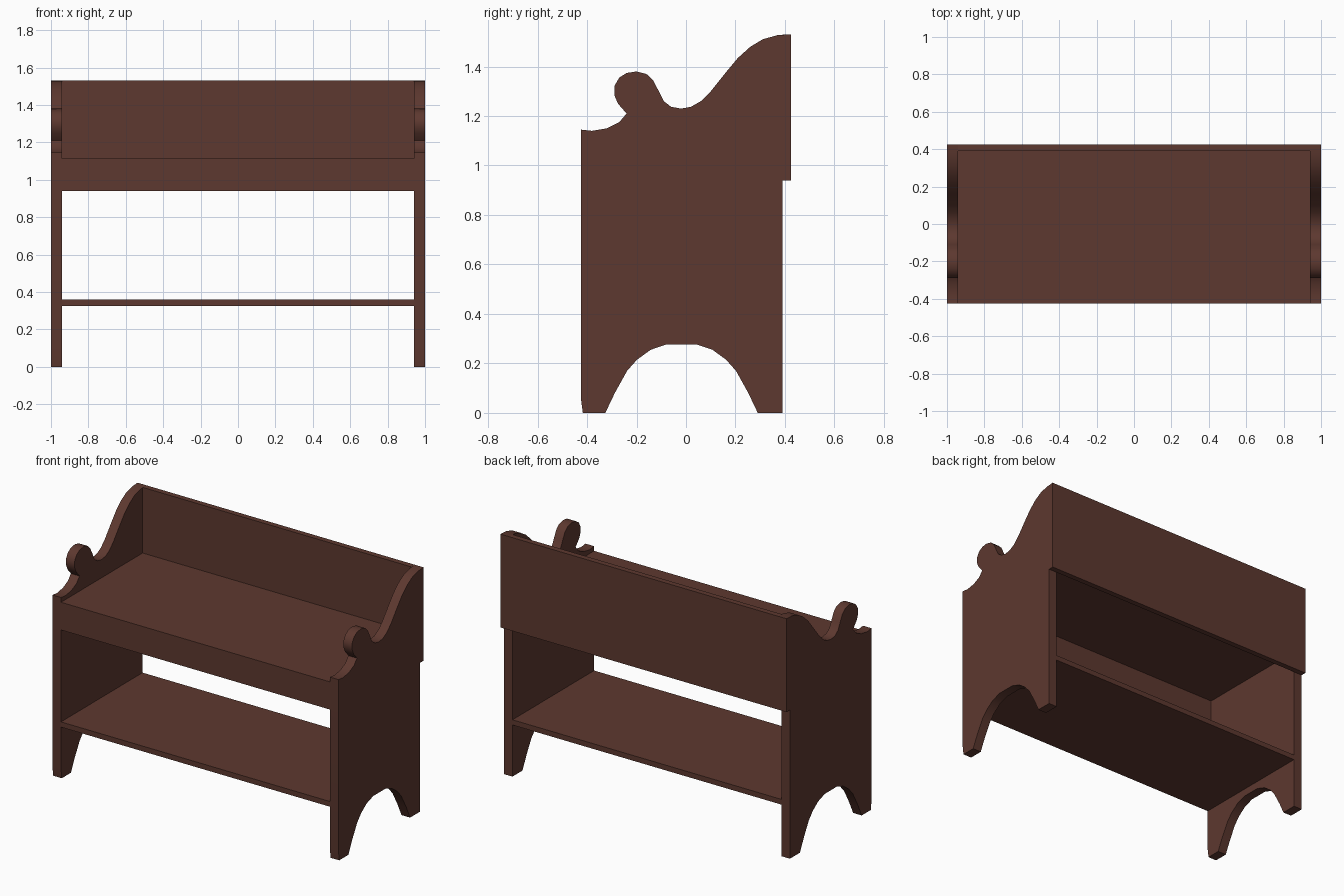
import bpy, bmesh, math

default = bpy.data.objects.get("Cube")
if default:
    bpy.data.objects.remove(default, do_unlink=True)

# Single dark brown wood
wood = bpy.data.materials.new("dark brown wood")
wood.use_nodes = True
colour = (0.11, 0.04, 0.029, 1)
wood.diffuse_color = colour
wood.node_tree.nodes["Principled BSDF"].inputs["Base Color"].default_value = colour

# Overall proportions
half_width, inner = 1.0, 0.94
front, rear, back = -0.425, 0.39, 0.425
top, rail_bottom = 1.53, 0.94
board = 0.033


def finish(name, bm):
    """Turn a bmesh into a named wooden object with crisp corners."""
    bmesh.ops.recalc_face_normals(bm, faces=bm.faces[:])
    mesh = bpy.data.meshes.new(name)
    bm.to_mesh(mesh)
    bm.free()
    mesh.materials.append(wood)
    obj = bpy.data.objects.new(name, mesh)
    bpy.context.collection.objects.link(obj)
    bpy.ops.object.select_all(action="DESELECT")
    obj.select_set(True)
    bpy.context.view_layer.objects.active = obj
    bpy.ops.object.shade_smooth_by_angle(angle=math.radians(32))
    return obj


def extrude_profile(name, outline, x_start, x_end):
    """Extrude a (y, z) outline along x."""
    bm = bmesh.new()
    face = bm.faces.new([bm.verts.new((x_start, y, z)) for y, z in outline])
    result = bmesh.ops.extrude_face_region(bm, geom=[face])
    moved = [v for v in result["geom"] if isinstance(v, bmesh.types.BMVert)]
    bmesh.ops.translate(bm, verts=moved, vec=(x_end - x_start, 0, 0))
    return finish(name, bm)


def plank(name, y_min, y_max, z_min, z_max):
    """Board running between the two side panels."""
    outline = [(y_min, z_min), (y_max, z_min), (y_max, z_max), (y_min, z_max)]
    return extrude_profile(name, outline, -inner, inner)


# Scrolled top edge of a side panel, from front to back
scroll = [
    (front, 1.145), (-0.38, 1.14), (-0.32, 1.15), (-0.27, 1.175), (-0.24, 1.21),
    (-0.275, 1.25), (-0.29, 1.285), (-0.29, 1.32), (-0.27, 1.355), (-0.24, 1.374),
    (-0.2, 1.38), (-0.16, 1.37), (-0.133, 1.345), (-0.11, 1.3), (-0.09, 1.26),
    (-0.06, 1.237), (-0.02, 1.23), (0.02, 1.237), (0.06, 1.26), (0.1, 1.3),
    (0.16, 1.375), (0.21, 1.435), (0.26, 1.48), (0.31, 1.51), (0.37, 1.527),
    (back, top),
]

# Foot arch, mirrored about its centre line
arch_centre = -0.018
half_arch = [(0.308, 0), (0.27, 0.08), (0.22, 0.17), (0.18, 0.215),
             (0.125, 0.255), (0.06, 0.277)]
arch = [(arch_centre + d, z) for d, z in half_arch]
arch += [(arch_centre - d, z) for d, z in reversed(half_arch)]

# Side panels
side_outline = scroll + [(back, rail_bottom), (rear, rail_bottom), (rear, 0)]
side_outline += arch + [(front + 0.008, 0), (front, 0.06)]
for side, sign in (("left", 1), ("right", -1)):
    extrude_profile(side + "_side_panel", side_outline, sign * inner, sign * half_width)

# Back board, seat with its apron, and lower shelf
plank("back_board", rear, back, rail_bottom, top)
seat_top = 1.115
apron_back = front + board
seat_under = seat_top - board
seat_outline = [
    (front, rail_bottom), (apron_back, rail_bottom), (apron_back, seat_under),
    (rear, seat_under), (rear, seat_top), (front, seat_top),
]
extrude_profile("seat_and_apron", seat_outline, -inner, inner)
plank("lower_shelf", front, rear, 0.326, 0.326 + board)
